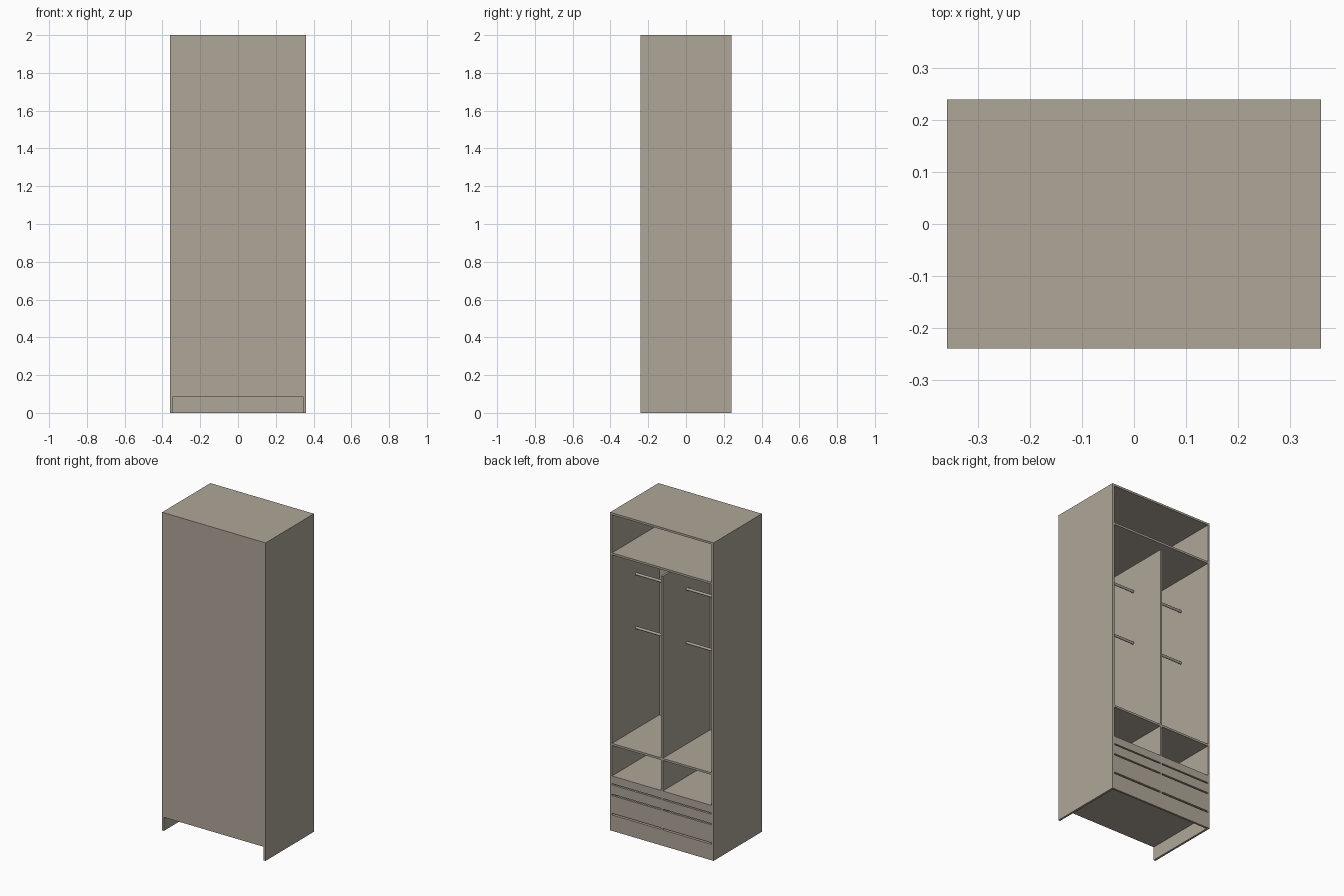
import bpy
import bmesh
from mathutils import Matrix

cube = bpy.data.objects.get("Cube")
if cube:
    bpy.data.objects.remove(cube, do_unlink=True)

# One taupe board finish
mat = bpy.data.materials.new("taupe_board")
mat.use_nodes = True
COLOUR = (0.425, 0.38, 0.316, 1)
mat.diffuse_color = COLOUR
bsdf = next(n for n in mat.node_tree.nodes if n.type == 'BSDF_PRINCIPLED')
bsdf.inputs["Base Color"].default_value = COLOUR

W, D, H = 0.36, 0.24, 2.0      # half width, half depth, height
T = 0.013                      # board thickness
IN = W - T                     # inner half width
BACK = -D + 0.01               # inner face of the closing panel
HALF = T / 2


def finish(name, bm):
    mesh = bpy.data.meshes.new(name)
    bm.to_mesh(mesh)
    bm.free()
    mesh.materials.append(mat)
    obj = bpy.data.objects.new(name, mesh)
    bpy.context.scene.collection.objects.link(obj)
    return obj


def board(name, x, y, z):
    """Box from (min, max) ranges on each axis."""
    bm = bmesh.new()
    bmesh.ops.create_cube(bm, size=1)
    for v in bm.verts:
        for i, (lo, hi) in enumerate((x, y, z)):
            v.co[i] = hi if v.co[i] > 0 else lo
    return finish(name, bm)


def rod(name, x, z, radius=0.008):
    """Hanging rail running along x between two boards."""
    bm = bmesh.new()
    bmesh.ops.create_cone(bm, cap_ends=True, segments=16, radius1=radius,
                          radius2=radius, depth=x[1] - x[0],
                          matrix=Matrix.Translation(((x[0] + x[1]) / 2, 0, z))
                          @ Matrix.Rotation(1.5708, 4, 'Y'))
    obj = finish(name, bm)
    for p in obj.data.polygons:
        p.use_smooth = len(p.vertices) == 4


# Carcass
board("top_panel", (-W, W), (-D, D), (H - T, H))
board("closing_panel", (-IN, IN), (-D, BACK), (0.085, H - T))
board("bottom_panel", (-IN, IN), (BACK, D), (0.085, 0.1))
board("plinth", (-IN, IN), (D - T, D), (0, 0.085))

# Shelves, listed by the height of their upper face
for name, top in (("upper_shelf", 1.748), ("lower_shelf", 0.55), ("drawer_shelf", 0.345)):
    board(name, (-IN, IN), (BACK, D), (top - T, top))

# Centre dividers; the tall one stops short of the upper shelf
for name, lo, hi in (("tall_divider", 0.55, 1.694), ("short_divider", 0.345, 0.55 - T),
                     ("drawer_divider", 0.1, 0.345 - T)):
    board(name, (-HALF, HALF), (BACK, D), (lo, hi))

# Sides, rails and drawers, repeated left and right
for side, s in (("left", 1), ("right", -1)):
    def span(a, b):
        return tuple(sorted((s * a, s * b)))

    board(side + "_side_panel", span(IN, W), (-D, D), (0, H - T))
    for level, z in (("upper", 1.525), ("lower", 1.187)):
        rod(f"{side}_{level}_rail", span(HALF, IN), z)
    board(side + "_drawer_rail", span(HALF, IN), (D - T, D), (0.297, 0.345 - T))
    for level, lo, hi in (("upper", 0.231, 0.289), ("lower", 0.11, 0.222)):
        board(f"{side}_{level}_drawer_front", span(HALF, IN), (D - T, D), (lo, hi))
        board(f"{side}_{level}_drawer_body", span(HALF + 0.01, IN - 0.01),
              (BACK + 0.02, D - T), (lo + 0.005, hi - 0.012))
